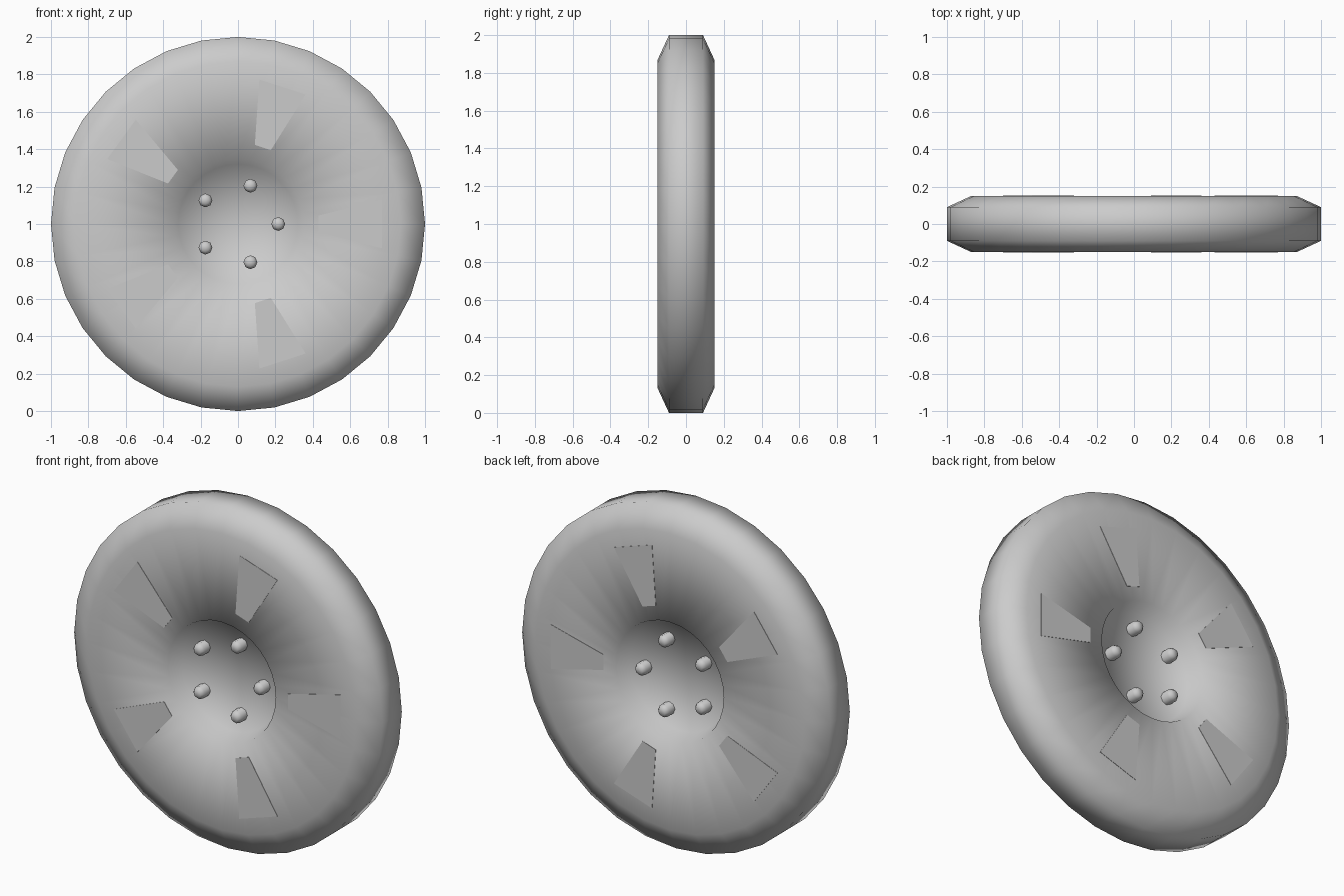
import bpy, bmesh, math
from mathutils import Matrix, Vector

if "Cube" in bpy.data.objects:
    bpy.data.objects.remove(bpy.data.objects["Cube"], do_unlink=True)

SPOKES = 5
CENTRE = Vector((0, 0, 1))

grey = bpy.data.materials.new("wheel_grey")
grey.use_nodes = True
colour = (0.6, 0.6, 0.6, 1)
grey.diffuse_color = colour
grey.node_tree.nodes["Principled BSDF"].inputs["Base Color"].default_value = colour


def lathe(name, half_profile, sides, smooth=True):
    """Revolve (radius, depth) points, mirrored front to back, about the y axis."""
    profile = [(r, -d) for r, d in half_profile] + [(r, d) for r, d in reversed(half_profile)]
    bm = bmesh.new()
    verts = [bm.verts.new((r, y, 0)) for r, y in profile]
    edges = [bm.edges.new(pair) for pair in zip(verts, verts[1:])]
    bmesh.ops.spin(bm, geom=verts + edges, cent=(0, 0, 0), axis=(0, 1, 0),
                   angle=math.tau, steps=sides)
    bmesh.ops.remove_doubles(bm, verts=bm.verts, dist=0.0005)
    return finish(name, bm, smooth)


def finish(name, bm, smooth):
    bmesh.ops.recalc_face_normals(bm, faces=bm.faces)
    for face in bm.faces:
        face.smooth = smooth
    mesh = bpy.data.meshes.new(name)
    bm.to_mesh(mesh)
    bm.free()
    mesh.materials.append(grey)
    obj = bpy.data.objects.new(name, mesh)
    obj.location = CENTRE
    bpy.context.collection.objects.link(obj)
    return obj


def plate(name, angle, side):
    """Thin tapered panel lying on one face of the wheel."""
    bm = bmesh.new()
    outline = [(0.43, -0.045), (0.77, -0.13), (0.77, 0.13), (0.43, 0.045)]
    face = bm.faces.new([bm.verts.new((x, side * 0.148, z)) for x, z in outline])
    rim = bmesh.ops.extrude_face_region(bm, geom=[face])["geom"]
    moved = [v for v in rim if isinstance(v, bmesh.types.BMVert)]
    bmesh.ops.translate(bm, verts=moved, vec=(0, side * 0.004, 0))
    bm.transform(Matrix.Rotation(angle, 4, "Y"))
    return finish(name, bm, False)


# Wheel body: recessed hub, flat face, chamfered rim and flat tread
lathe("wheel_body", [(0, 0.06), (0.32, 0.06), (0.35, 0.15), (0.87, 0.15), (1, 0.09)], 32)

for i in range(SPOKES):
    angle = -math.tau * i / SPOKES
    # Studs run right through the hub
    stud = lathe(f"hub_stud_{i + 1}", [(0, 0.13), (0.022, 0.13), (0.037, 0.11)], 8)
    stud.location = CENTRE + Vector((0.215 * math.cos(angle), 0, -0.215 * math.sin(angle)))
    # Tapered panels on both faces
    for side, label in ((-1, "front"), (1, "back")):
        plate(f"{label}_panel_{i + 1}", angle, side)
